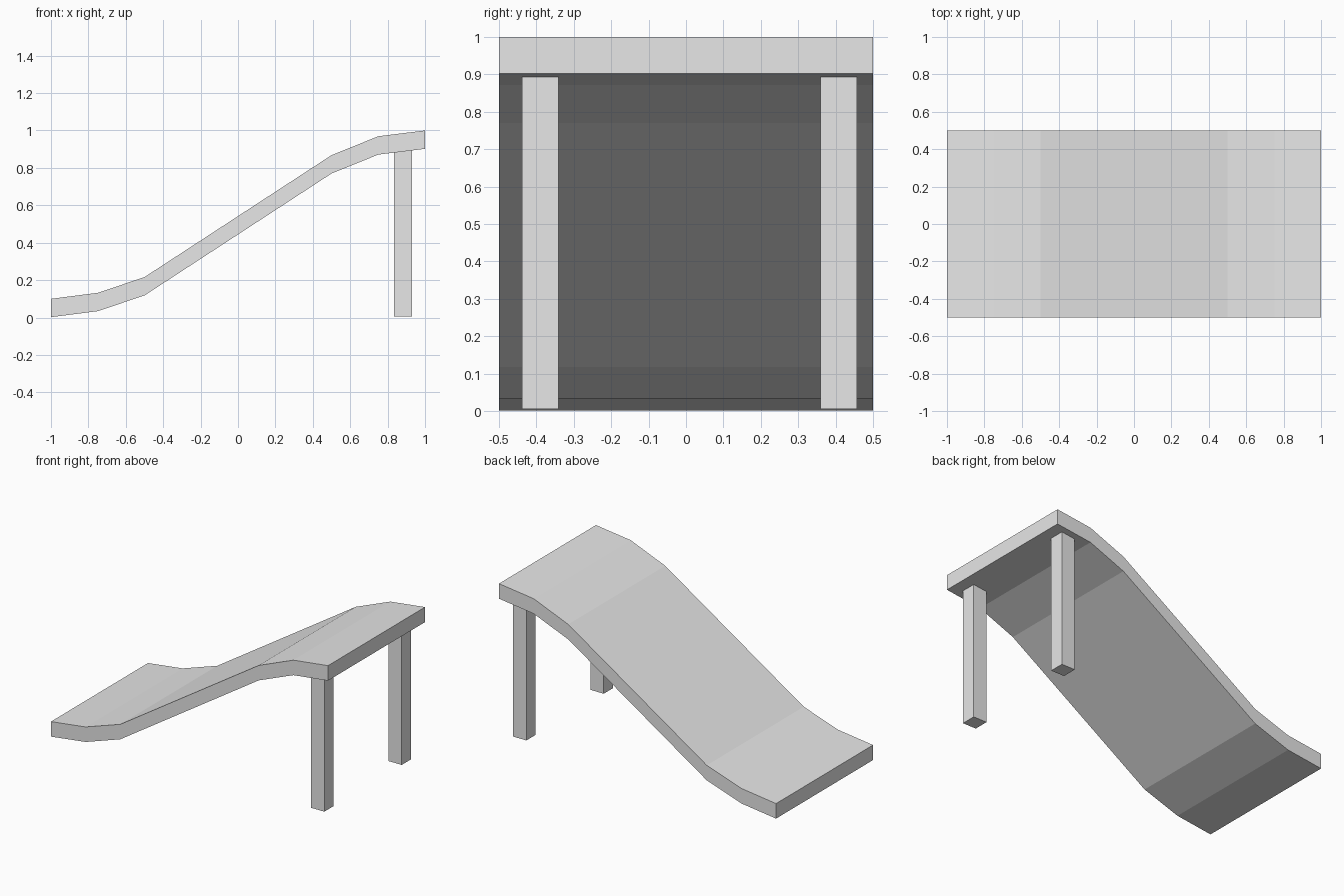
import bpy
import bmesh

cube = bpy.data.objects.get("Cube")
if cube:
    bpy.data.objects.remove(cube, do_unlink=True)

# One plain grey for the whole model
grey = bpy.data.materials.new("light_grey")
grey.use_nodes = True
colour = (0.8, 0.8, 0.8, 1)
grey.diffuse_color = colour
grey.node_tree.nodes["Principled BSDF"].inputs["Base Color"].default_value = colour


def extrude_profile(name, profile, y_front, y_back):
    """Extrude an x-z outline along y into a closed solid."""
    bm = bmesh.new()
    face = bm.faces.new([bm.verts.new((x, y_front, z)) for x, z in profile])
    result = bmesh.ops.extrude_face_region(bm, geom=[face])
    moved = [v for v in result["geom"] if isinstance(v, bmesh.types.BMVert)]
    bmesh.ops.translate(bm, verts=moved, vec=(0, y_back - y_front, 0))
    bmesh.ops.recalc_face_normals(bm, faces=bm.faces)
    mesh = bpy.data.meshes.new(name)
    bm.to_mesh(mesh)
    bm.free()
    mesh.materials.append(grey)
    obj = bpy.data.objects.new(name, mesh)
    bpy.context.collection.objects.link(obj)
    return obj


# Sloping deck: underside path, with the top a constant height above it
thickness = 0.098
underside = [(-1, 0.002), (-0.75, 0.034), (-0.5, 0.118),
             (0.5, 0.77), (0.75, 0.871), (1, 0.902)]
top = [(x, z + thickness) for x, z in reversed(underside)]
extrude_profile("ramp_deck", underside + top, -0.5, 0.5)

# Two square legs under the high end, cut to the slope of the deck
leg_outline = [(0.833, 0.005), (0.93, 0.005), (0.93, 0.894), (0.833, 0.882)]
for name, y in (("front_leg", -0.39), ("back_leg", 0.408)):
    extrude_profile(name, leg_outline, y - 0.0485, y + 0.0485)
